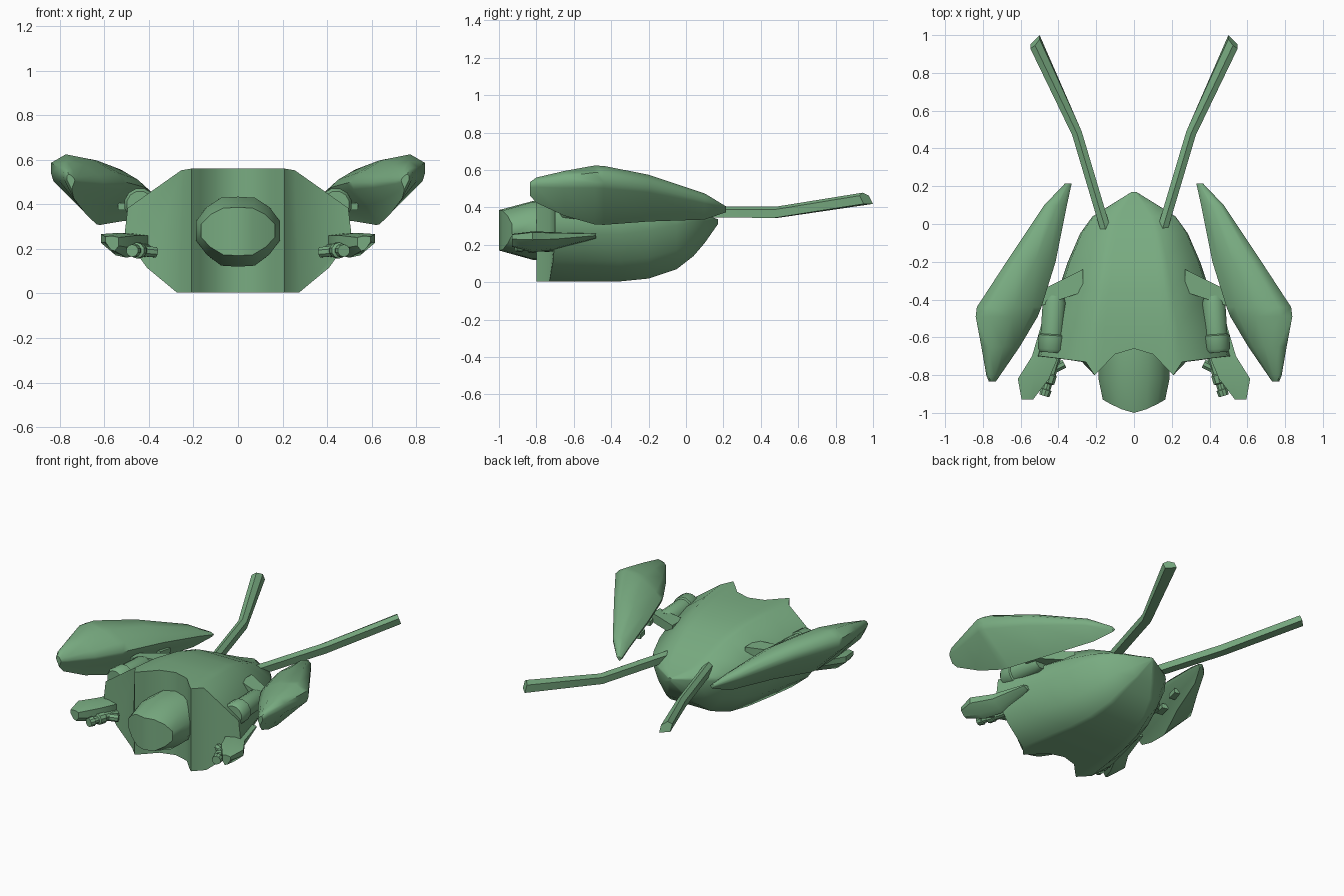
import bpy, bmesh, math
from mathutils import Vector

cube = bpy.data.objects.get("Cube")
if cube:
    bpy.data.objects.remove(cube)

green = bpy.data.materials.new("hull_green")
green.use_nodes = True
COLOUR = (0.19, 0.41, 0.22, 1)
green.diffuse_color = COLOUR
green.node_tree.nodes["Principled BSDF"].inputs["Base Color"].default_value = COLOUR


def finish(name, bm, angle=35):
    bmesh.ops.recalc_face_normals(bm, faces=bm.faces)
    me = bpy.data.meshes.new(name)
    bm.to_mesh(me)
    bm.free()
    me.materials.append(green)
    me.shade_smooth()
    me.set_sharp_from_angle(angle=math.radians(angle))
    ob = bpy.data.objects.new(name, me)
    bpy.context.collection.objects.link(ob)


def loft(bm, rings, caps=(True, True)):
    """Skin a list of equally long closed rings."""
    rows = [[bm.verts.new(p) for p in r] for r in rings]
    n = len(rows[0])
    for a, b in zip(rows, rows[1:]):
        for i in range(n):
            j = (i + 1) % n
            bm.faces.new((a[i], a[j], b[j], b[i]))
    if caps[0]:
        bm.faces.new(rows[0])
    if caps[1]:
        bm.faces.new(rows[-1][::-1])
    return rows


def shaped(shape, stations):
    """Fit a unit outline into each station: y, inner x, outer x, low z, high z."""
    return [[(a + u * (b - a), y, lo + v * (hi - lo)) for u, v in shape]
            for y, a, b, lo, hi in stations]


def tube(bm, a, b, stations, sides=10):
    """Turned tube from a to b; stations are (fraction, radius)."""
    a, b = Vector(a), Vector(b)
    d = b - a
    u = d.cross(Vector((0, 0, 1))).normalized()
    v = u.cross(d).normalized()
    angles = [2 * math.pi * (k + 0.5) / sides for k in range(sides)]
    loft(bm, [[a + d * t + r * (math.cos(q) * u + math.sin(q) * v) for q in angles]
              for t, r in stations])


def box(bm, centre, size, turn):
    geo = bmesh.ops.create_cube(bm, size=1)["verts"]
    c, s = math.cos(turn), math.sin(turn)
    for vert in geo:
        x, y, z = (vert.co[i] * size[i] for i in range(3))
        vert.co = Vector(centre) + Vector((x * c - y * s, x * s + y * c, z))


def both_sides(name, build, angle=35):
    for side, prefix in ((1, "left_"), (-1, "right_")):
        bm = bmesh.new()
        build(bm)
        for vert in bm.verts:
            vert.co.x *= side
        finish(prefix + name, bm, angle)


# Hull: half profile of (width fraction, height from waist -1..1, front edge y)
half = [(0, 1, -.66), (.2, 1, -.69), (.33, 1, -.76), (.41, 1, -.80), (.5, .975, -.73),
        (.97, .42, -.70), (1, 0, -.70), (.8, -.56, -.71), (.54, -1, -.73),
        (.41, -1, -.80), (.33, -1, -.76), (.2, -1, -.69), (0, -1, -.66)]
profile = half + [(-u, v, y) for u, v, y in half[-2:0:-1]]
# Hull stations: y, half width, bottom, waist, top
hull_stations = [(-.71, .51, .005, .255, .56), (-.55, .465, .005, .255, .56),
                 (-.35, .40, .005, .255, .54), (-.2, .35, .02, .275, .50),
                 (-.05, .285, .07, .305, .43), (.04, .22, .14, .325, .385),
                 (.1, .125, .21, .328, .36), (.17, .012, .31, .33, .337)]
bm = bmesh.new()
rings = []
for k, (y, w, lo, mid, hi) in enumerate(hull_stations):
    rings.append([(u * w, fy if k == 0 else y, mid + v * ((hi - mid) if v > 0 else (mid - lo)))
                  for u, v, fy in profile])
front = loft(bm, rings, (False, True))[0]
# Grooved front wall, filled in vertical strips
n = len(profile)
for i in range(4):
    bm.faces.new((front[i], front[i + 1], front[11 - i], front[12 - i]))
    bm.faces.new((front[-i], front[-i - 1], front[13 + i], front[12 + i]))
bm.faces.new(front[4:9])
bm.faces.new(front[n - 8:n - 3])
finish("hull", bm, 52)

# Nose with a pane bowed from side to side
outline = [(0, 1), (.4, .97), (.75, .7), (1, .3), (1, -.25), (.75, -.65), (.4, -.97), (0, -1)]
outline += [(-u, v) for u, v in outline[-2:0:-1]]
bm = bmesh.new()
rings = [[(u * .19, -.64, .277 + v * .157) for u, v in outline],
         [(u * .188, -.82, .277 + v * .157) for u, v in outline],
         [(u * .165, -1 + .07 * abs(u) ** 1.4, .278 + v * .108) for u, v in outline]]
pane = loft(bm, rings, (True, False))[-1]
for i in range(3):
    for s in (1, -1):
        bm.faces.new([pane[s * k] for k in (i, i + 1, 6 - i, 7 - i)])
finish("nose", bm, 40)

# Wing shells with a hollowed inner side
wing_stations = [(.215, .33, .365, .375, .405), (.1, .355, .475, .335, .475),
                 (-.2, .415, .675, .325, .575), (-.44, .49, .832, .307, .622),
                 (-.49, .51, .838, .31, .624), (-.65, .605, .808, .355, .595),
                 (-.80, .708, .782, .425, .56), (-.835, .732, .768, .465, .535)]
wing_shape = [(0, .6), (.03, .5), (.24, .27), (.38, 0), (.97, .62), (1, .72), (1, .88),
              (.8, 1), (.42, .92), (.13, .74)]


def wing(bm):
    loft(bm, shaped(wing_shape, wing_stations))
    # Brackets on the inner face
    for x, y, z in ((.45, -.15, .39), (.51, -.34, .39)):
        box(bm, (x, y, z), (.04, .08, .03), .25)


both_sides("wing", wing, 55)


# Bent tail blades with a ridged top and a raked tip
def tail_blade(bm):
    path = [Vector(p) for p in ((.15, -.03, .378), (.302, .48, .374), (.524, .96, .449))]
    rings = []
    for i, p in enumerate(path):
        d = path[min(i + 1, 2)] - path[max(i - 1, 0)]
        across = Vector((d.y, -d.x, 0)).normalized()
        rake = 0.5 if i == 2 else 0
        rings.append([p + across * u + Vector((0, -rake * (u + v), v)) for u, v in
                      ((.027, -.03), (.027, .014), (0, .03), (-.027, .014), (-.027, -.03))])
    loft(bm, rings)


both_sides("tail_blade", tail_blade, 25)


# Shoulder barrels with collars, and swept wing struts
def shoulder(bm):
    tube(bm, (.42, -.38, .40), (.44, -.68, .40),
         [(0, .05), (.12, .063), (.68, .063), (.7, .073), (.94, .073), (1, .06)], 12)
    loft(bm, [[(x, y - h, z - t), (x, y + h, z - t), (x, y + h, z + t), (x, y - h, z + t)]
              for x, y, h, z, t in ((.27, -.30, .06, .43, .03), (.50, -.395, .04, .41, .03))])


both_sides("shoulder", shoulder)

# Side pods
pod_stations = [(-.48, .42, .475, .235, .26), (-.7, .40, .54, .175, .268),
                (-.82, .45, .615, .16, .272), (-.93, .535, .595, .19, .258)]
pod_shape = [(0, .35), (.3, 0), (.6, .1), (1, .6), (1, .95), (.5, 1), (0, .9)]
both_sides("side_pod", lambda bm: loft(bm, shaped(pod_shape, pod_stations)), 30)


# Nozzles slung beside the pods
def nozzle(bm):
    tube(bm, (.39, -.62, .195), (.475, -.91, .192),
         [(0, .03), (.6, .03), (.62, .036), (.76, .036), (.78, .024), (.88, .024), (.89, .032), (1, .028)])
    tube(bm, (.37, -.74, .185), (.49, -.80, .195), [(0, .025), (1, .025)], 8)


both_sides("nozzle", nozzle)
